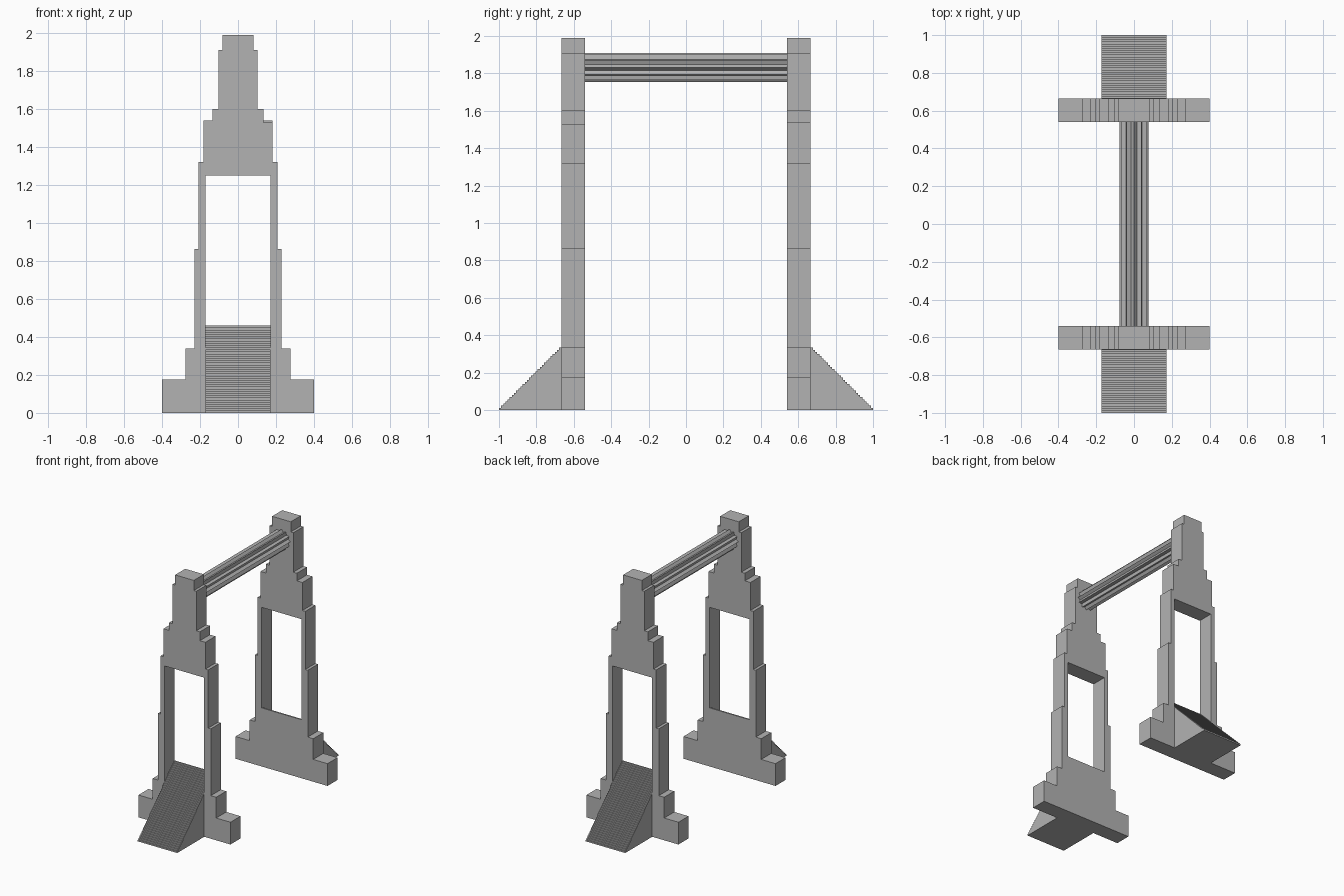
import bpy
import bmesh
from math import sin, cos, pi
from mathutils import Vector, Matrix

cube = bpy.data.objects.get("Cube")
if cube:
    bpy.data.objects.remove(cube, do_unlink=True)

stone = bpy.data.materials.new("grey_stone")
stone.use_nodes = True
stone.diffuse_color = (0.45, 0.45, 0.45, 1)
stone.node_tree.nodes["Principled BSDF"].inputs["Base Color"].default_value = (0.45, 0.45, 0.45, 1)

INNER, OUTER = 0.54, 0.665   # tower faces along y
OPENING, LINTEL = 0.172, 1.25
SILL = 0.46                  # height where the stairs meet the inner face


def extrude_outline(name, points, push):
    """Closed flat outline pushed along a vector into a solid."""
    bm = bmesh.new()
    face = bm.faces.new([bm.verts.new(p) for p in points])
    result = bmesh.ops.extrude_face_region(bm, geom=[face], use_keep_orig=True)
    moved = [v for v in result["geom"] if isinstance(v, bmesh.types.BMVert)]
    bmesh.ops.translate(bm, verts=moved, vec=Vector(push))
    bmesh.ops.recalc_face_normals(bm, faces=bm.faces)
    mesh = bpy.data.meshes.new(name)
    bm.to_mesh(mesh)
    bm.free()
    mesh.materials.append(stone)
    obj = bpy.data.objects.new(name, mesh)
    bpy.context.collection.objects.link(obj)
    return obj


def stepped_side(shoulder):
    """Stepped edge of one tower half, from the ground to the top."""
    tiers = [(0.40, 0.175), (0.276, 0.338), (0.229, 0.863), (0.207, 1.32),
             (0.182, shoulder), (0.134, 1.60), (0.103, 1.91), (0.081, 1.99)]
    edge, low = [], 0
    for half_width, top in tiers:
        edge += [(half_width, low), (half_width, top)]
        low = top
    return edge


# Tower outline: right edge up, left edge down, then around the doorway
left_edge = stepped_side(1.53)
right_edge = [(-x, z) for x, z in reversed(stepped_side(1.54))]
doorway = [(-OPENING, 0), (-OPENING, LINTEL), (OPENING, LINTEL), (OPENING, 0)]
tower_outline = [(x, -OUTER, z) for x, z in left_edge + right_edge + doorway]

# Stair outline: many small steps rising through the doorway
STEPS = 40
rise = SILL / STEPS
stair_outline = [(-OPENING, -INNER, 0), (-OPENING, -1, 0)]
for i in range(STEPS):
    y = -1 + i * rise
    stair_outline += [(-OPENING, y, (i + 1) * rise), (-OPENING, y + rise, (i + 1) * rise)]

# Front and back ends are the same, turned half way round
for side, angle in (("front", 0), ("back", pi)):
    turn = Matrix.Rotation(angle, 4, "Z")
    tower = extrude_outline(side + "_tower", tower_outline, (0, OUTER - INNER, 0))
    stairs = extrude_outline(side + "_stairs", stair_outline, (2 * OPENING, 0, 0))
    for part in (tower, stairs):
        part.data.transform(turn)

# Ridged beam joining the towers
RIDGES = 12
beam_outline = []
for i in range(2 * RIDGES):
    radius = 0.078 if i % 2 == 0 else 0.06
    a = i * pi / RIDGES
    beam_outline.append((radius * cos(a), -INNER, 1.832 + radius * sin(a)))
extrude_outline("ridged_beam", beam_outline, (0, 2 * INNER, 0))
